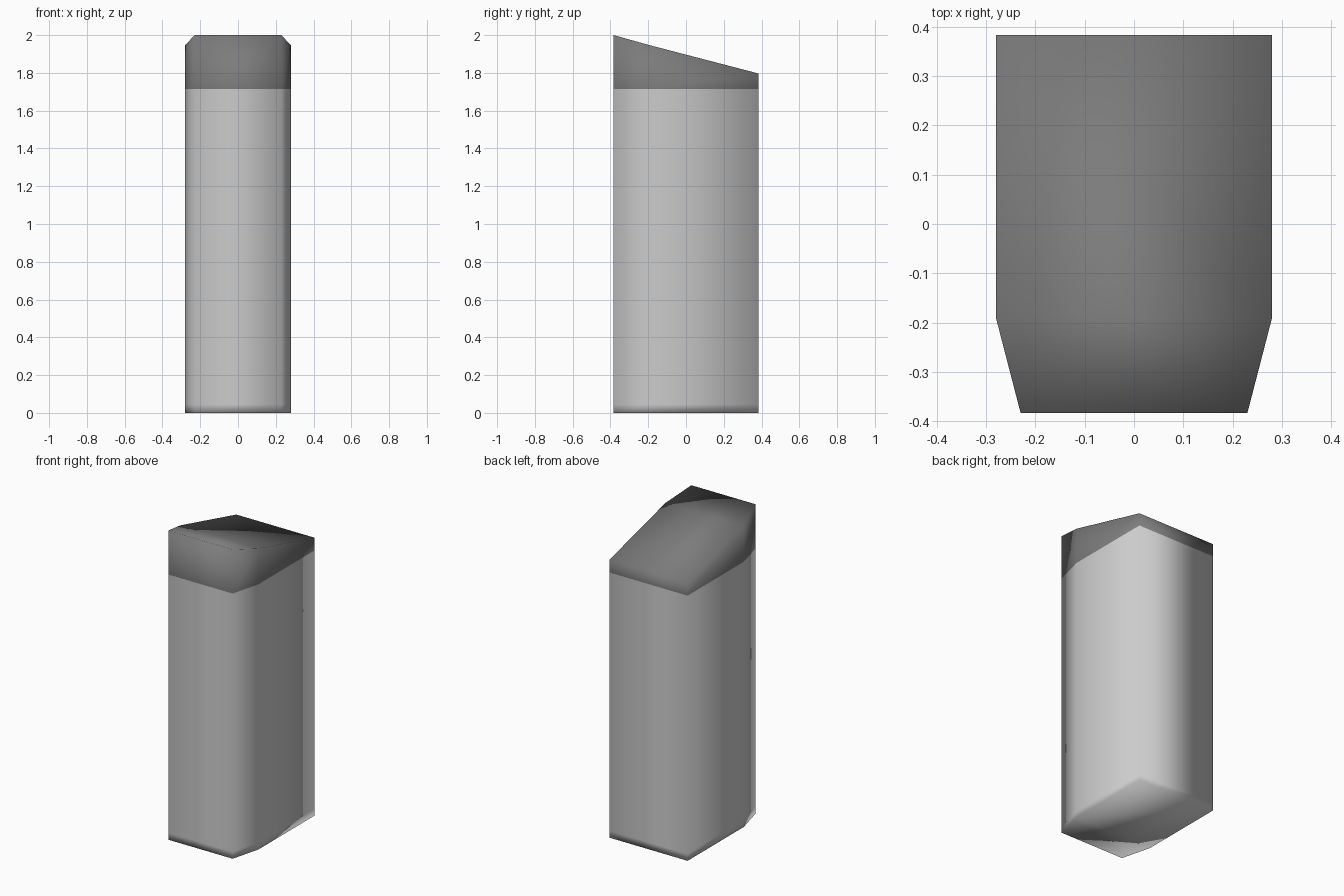
import bpy, bmesh

if "Cube" in bpy.data.objects:
    bpy.data.objects.remove(bpy.data.objects["Cube"])

# Half footprint (x > 0), front to back: tapered nose then straight sides
HALF = [(0.23, -0.383), (0.28, -0.19), (0.28, 0.383)]
RING = HALF + [(-x, y) for x, y in reversed(HALF)]
TOP = [2.0, 1.946, 1.797]          # sloped top height at each half point
TOP = TOP + TOP[::-1]
SEAM = 1.715


def add_ring(bm, heights):
    return [bm.verts.new((x, y, z)) for (x, y), z in zip(RING, heights)]


def bridge(bm, low, high):
    n = len(low)
    for i in range(n):
        j = (i + 1) % n
        bm.faces.new((low[i], low[j], high[j], high[i]))


def close(bm, r):
    # two quads folding across the width of the nose line
    bm.faces.new((r[0], r[1], r[4], r[5]))
    bm.faces.new((r[1], r[2], r[3], r[4]))


def finish(bm, name, color=None):
    bmesh.ops.recalc_face_normals(bm, faces=bm.faces[:])
    for f in bm.faces:
        f.smooth = True
    me = bpy.data.meshes.new(name)
    bm.to_mesh(me)
    bm.free()
    ob = bpy.data.objects.new(name, me)
    bpy.context.collection.objects.link(ob)
    if color:
        mat = bpy.data.materials.new(name + "_dark")
        mat.diffuse_color = color
        mat.use_nodes = True
        mat.node_tree.nodes["Principled BSDF"].inputs["Base Color"].default_value = mat.diffuse_color
        me.materials.append(mat)
    return ob


# Body: tall column with a tight support loop above the base
bm = bmesh.new()
rings = [add_ring(bm, [z] * 6) for z in (0.0, 0.045, SEAM)]
bridge(bm, rings[0], rings[1])
bridge(bm, rings[1], rings[2])
close(bm, rings[0])
finish(bm, "body")

# Cap: dark top section with a roof sloping down to the back
bm = bmesh.new()
low, high = add_ring(bm, [SEAM] * 6), add_ring(bm, TOP)
bridge(bm, low, high)
close(bm, high)
finish(bm, "cap", (0.2, 0.2, 0.2, 1.0))
